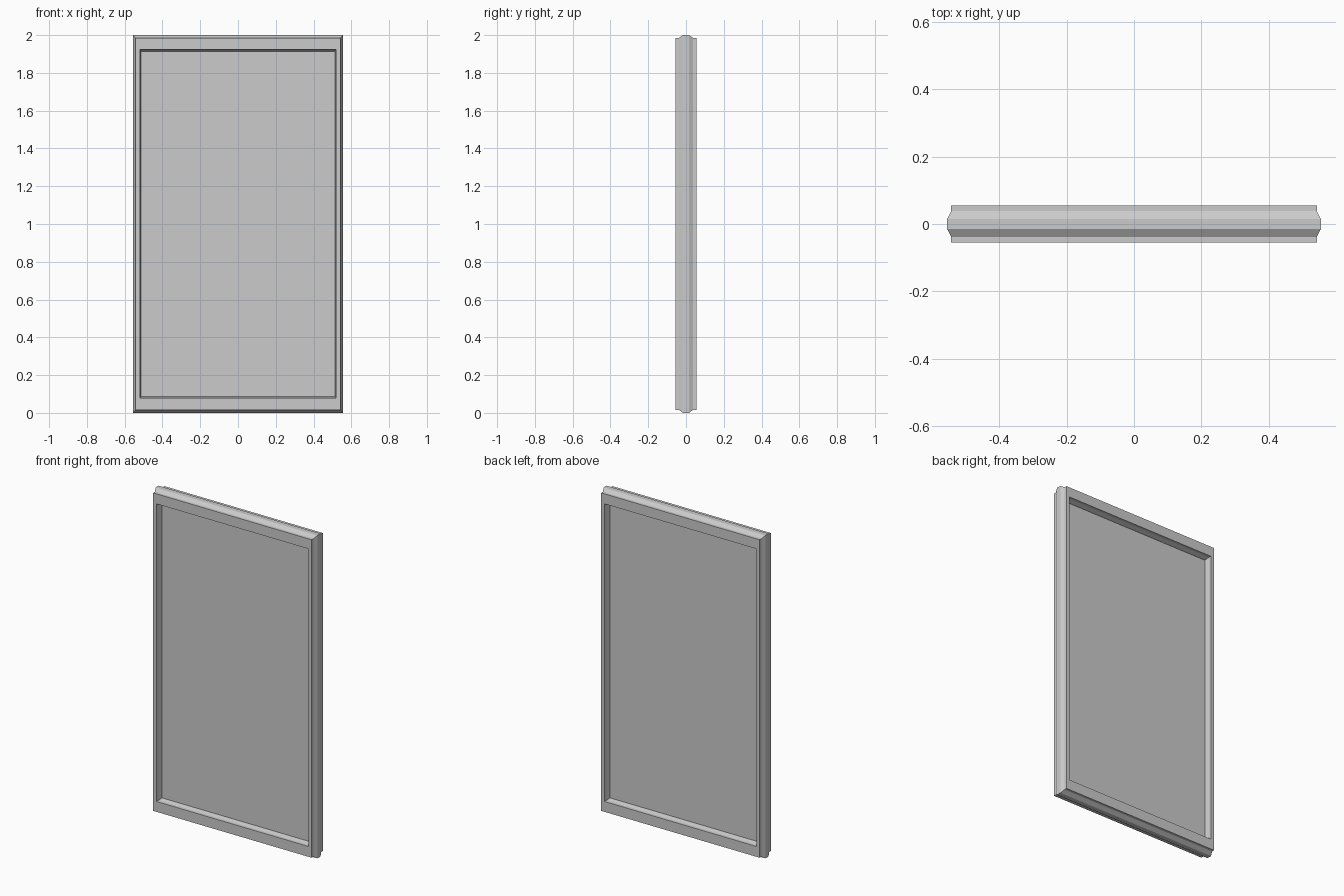
import bpy, bmesh

if "Cube" in bpy.data.objects:
    bpy.data.objects.remove(bpy.data.objects["Cube"])


def ring_object(name, rings):
    """Join rectangular rings (half width, bottom, top, y) into a closed mitred frame."""
    bm = bmesh.new()
    loops = []
    for w, z0, z1, y in rings:
        corners = [(-w, z0), (w, z0), (w, z1), (-w, z1)]
        loops.append([bm.verts.new((x, y, z)) for x, z in corners])
    for i, a in enumerate(loops):
        b = loops[(i + 1) % len(loops)]
        for j in range(4):
            k = (j + 1) % 4
            bm.faces.new((a[j], a[k], b[k], b[j]))
    bmesh.ops.recalc_face_normals(bm, faces=bm.faces)
    mesh = bpy.data.meshes.new(name)
    bm.to_mesh(mesh)
    bm.free()
    obj = bpy.data.objects.new(name, mesh)
    bpy.context.collection.objects.link(obj)
    return obj


# Rectangles used by the moulding: half width, bottom, top
step = (0.543, 0.016, 1.985)
ridge = (0.555, 0.0, 2.0)
opening = (0.52, 0.08, 1.923)
bead = (0.513, 0.087, 1.914)

FACE, SLOPE, CORE = 0.055, 0.038, 0.015

# Frame: outer ridge front to back, then inner bead back to front
outer = [(step, -FACE), (step, -SLOPE), (ridge, -CORE),
         (ridge, CORE), (step, SLOPE), (step, FACE)]
inner = [(opening, FACE), (opening, SLOPE), (bead, CORE),
         (bead, -CORE), (opening, -SLOPE), (opening, -FACE)]
ring_object("window_frame", [(*r, y) for r, y in outer + inner])

# Flat infill panel held between the beads
w, z0, z1 = bead
bpy.ops.mesh.primitive_cube_add(size=1, location=(0, 0, (z0 + z1) / 2))
panel = bpy.context.object
panel.name = "panel"
panel.scale = (2 * w, 0.02, z1 - z0)
